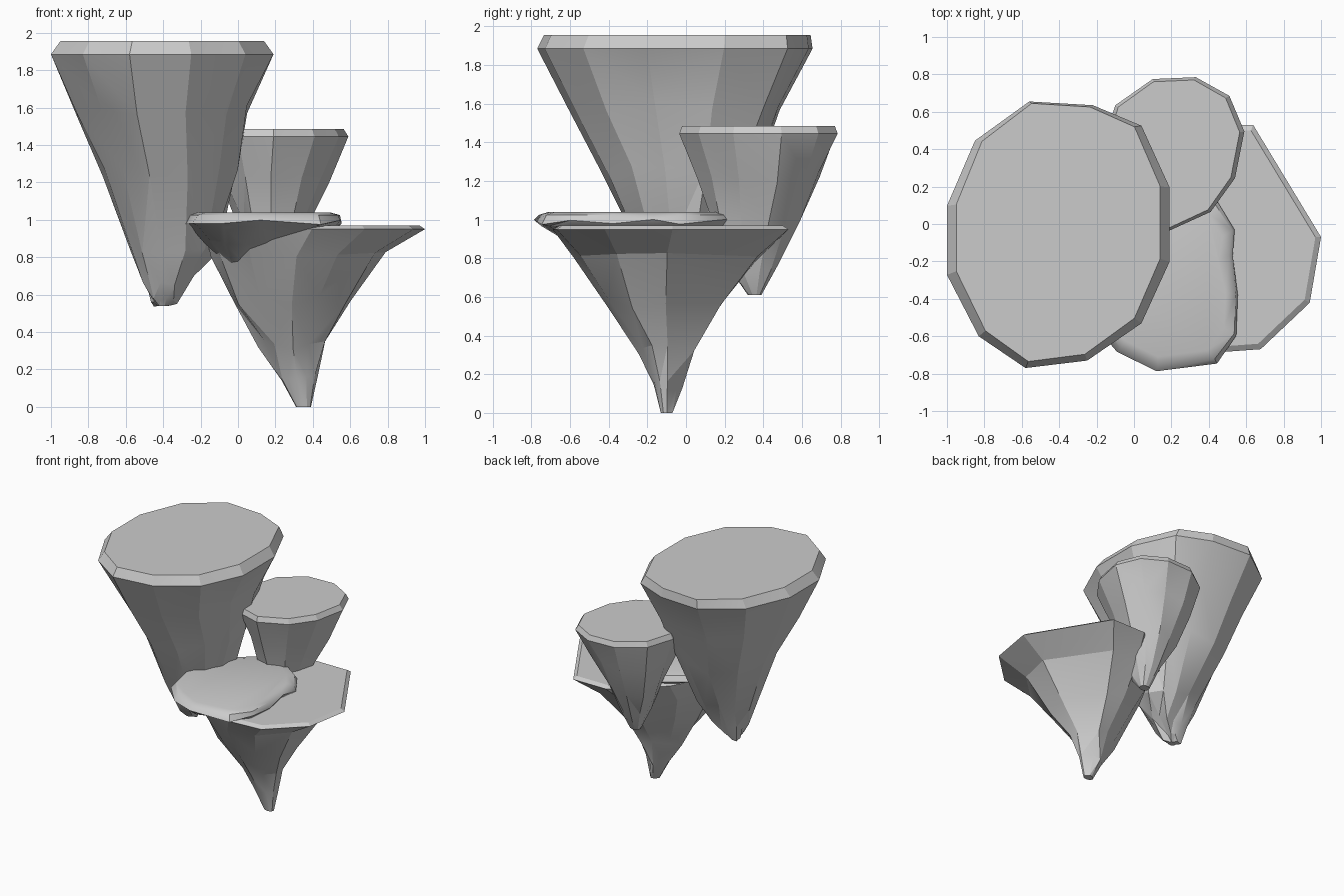
import bpy, bmesh, random
from mathutils import Vector

if "Cube" in bpy.data.objects:
    bpy.data.objects.remove(bpy.data.objects["Cube"])

random.seed(4)


def rock(name, outline, rings, jitter=0.015, angle=0.3):
    """Loft the rim outline through rings of (z, xmin, xmax, ymin, ymax), top to bottom."""
    xs, ys = zip(*outline)
    x0, x1, y0, y1 = min(xs), max(xs), min(ys), max(ys)
    bm = bmesh.new()
    loops = []
    for k, (z, a, b, c, d) in enumerate(rings):
        j = jitter if 2 <= k < len(rings) - 1 else 0
        loop = []
        for x, y in outline:
            px = a + (x - x0) / (x1 - x0) * (b - a)
            py = c + (y - y0) / (y1 - y0) * (d - c)
            loop.append(bm.verts.new((px, py, z + random.uniform(-2 * j, 2 * j))))
        mid = Vector(((a + b) / 2, (c + d) / 2, z))
        for v in loop:
            v.co.xy += (v.co - mid).xy.normalized() * random.uniform(-j, j)
        loops.append(loop)
    n = len(outline)
    bm.faces.new(loops[0])
    bm.faces.new(loops[-1][::-1])
    for up, low in zip(loops, loops[1:]):
        for i in range(n):
            bm.faces.new((up[i], low[i], low[(i + 1) % n], up[(i + 1) % n]))
    sides = [f for f in bm.faces if len(f.verts) == 4]
    bmesh.ops.triangulate(bm, faces=sides, quad_method='SHORT_EDGE')
    bmesh.ops.recalc_face_normals(bm, faces=bm.faces)
    me = bpy.data.meshes.new(name)
    bm.to_mesh(me)
    bm.free()
    ob = bpy.data.objects.new(name, me)
    bpy.context.collection.objects.link(ob)
    bpy.ops.object.select_all(action='DESELECT')
    ob.select_set(True)
    bpy.context.view_layer.objects.active = ob
    bpy.ops.object.shade_smooth_by_angle(angle=angle)
    return ob


# Tallest, widest floating rock
rock("tall_rock",
     [(-1, .1), (-.85, .45), (-.56, .66), (-.22, .64), (.04, .53), (.19, .2),
      (.19, -.2), (.04, -.53), (-.25, -.73), (-.58, -.77), (-.83, -.6), (-1, -.27)],
     [(1.955, -.95, .14, -.735, .645), (1.885, -1, .19, -.77, .655),
      (1.58, -.865, .06, -.60, .49), (1.25, -.725, .0, -.42, .36),
      (.85, -.565, -.12, -.23, .16), (.68, -.5, -.25, -.15, .06),
      (.56, -.46, -.34, -.10, .01), (.54, -.43, -.37, -.07, -.02)])

# Middle height rock at the back
rock("back_rock",
     [(.1, .78), (.33, .79), (.51, .69), (.59, .5), (.54, .25), (.41, .07),
      (.19, -.03), (0, .03), (-.13, .2), (-.17, .42), (-.1, .64)],
     [(1.485, -.15, .565, -.02, .77), (1.445, -.17, .59, -.035, .785),
      (1.22, -.09, .47, .06, .69), (.98, .0, .37, .13, .585),
      (.75, .1, .28, .22, .47), (.61, .16, .24, .32, .39)])

# Lowest rock that touches the ground
rock("low_rock",
     [(.64, .5), (1, -.08), (.94, -.42), (.68, -.66), (.4, -.68), (.08, -.58),
      (-.12, -.38), (-.17, -.1), (0, .2), (.35, .5)],
     [(.97, -.15, .97, -.66, .50), (.95, -.18, 1, -.69, .53),
      (.80, -.14, .79, -.57, .36), (.57, -.01, .60, -.41, .19),
      (.33, .12, .48, -.235, .04), (.14, .22, .42, -.165, -.03),
      (0, .31, .39, -.13, -.07)])

# Thin rounded ledge resting over the low rock
rock("ledge_rock",
     [(.54, -.03), (.52, -.17), (.56, -.38), (.55, -.6), (.44, -.74), (.12, -.78),
      (-.09, -.68), (-.24, -.5), (-.3, -.22), (-.2, .08), (.05, .26), (.25, .25), (.44, .12)],
     [(1.04, -.22, .49, -.71, .18), (1.025, -.27, .545, -.76, .245),
      (.99, -.3, .56, -.78, .26), (.965, -.27, .53, -.75, .22),
      (.88, -.18, .26, -.58, .05), (.81, -.1, .12, -.43, -.12),
      (.75, -.04, .01, -.34, -.28)], jitter=.008, angle=.6)
